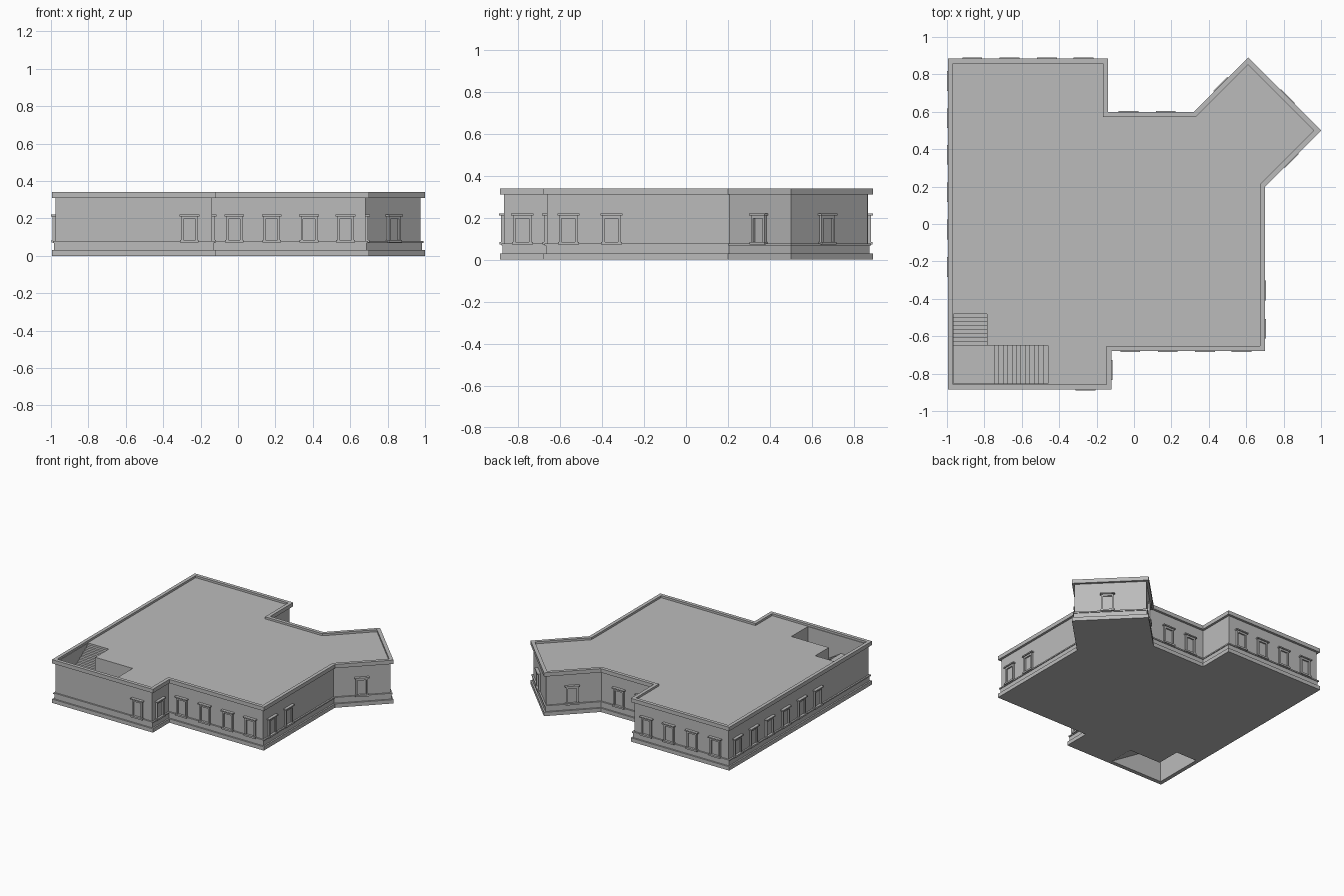
import bpy, bmesh, math
from mathutils import Vector, Matrix

if "Cube" in bpy.data.objects:
    bpy.data.objects.remove(bpy.data.objects["Cube"])

mat = bpy.data.materials.new("stone grey")
mat.diffuse_color = (0.5, 0.5, 0.5, 1)
mat.use_nodes = True
mat.node_tree.nodes["Principled BSDF"].inputs["Base Color"].default_value = mat.diffuse_color


def finish(bm, name):
    bmesh.ops.recalc_face_normals(bm, faces=bm.faces)
    me = bpy.data.meshes.new(name)
    bm.to_mesh(me)
    bm.free()
    me.materials.append(mat)
    ob = bpy.data.objects.new(name, me)
    bpy.context.collection.objects.link(ob)
    return ob


def inset(pts, d):
    """Mitred inward offset of a counter-clockwise outline."""
    out = []
    for i, p in enumerate(pts):
        p, a, b = Vector(p), Vector(pts[i - 1]), Vector(pts[(i + 1) % len(pts)])
        e, f = (p - a).normalized(), (b - p).normalized()
        n, m = Vector((-e.y, e.x)), Vector((-f.y, f.x))
        out.append(p + (n + m) * d / (1 + n.dot(m)))
    return out


def loft(name, loops):
    """Closed solid through a list of 3D loops."""
    bm = bmesh.new()
    rings = [[bm.verts.new(v) for v in lp] for lp in loops]
    n = len(rings[0])
    for r, s in zip(rings, rings[1:]):
        for i in range(n):
            j = (i + 1) % n
            bm.faces.new((r[i], r[j], s[j], s[i]))
    bm.faces.new(rings[0][::-1])
    bm.faces.new(rings[-1])
    return finish(bm, name)


def box(bm, lo, hi, mtx=Matrix()):
    lo, hi = Vector(lo), Vector(hi)
    c = Matrix.Translation((lo + hi) / 2) @ Matrix.Diagonal((*(hi - lo), 1))
    bmesh.ops.create_cube(bm, size=1, matrix=mtx @ c)


# Building body: plinth, dado, rail, wall, cornice, parapet and sunken roof
plan = [(-.995, -.885), (-.12, -.885), (-.12, -.68), (.70, -.68), (.70, .20),
        (1, .50), (.61, .89), (.32, .60), (-.14, .60), (-.14, .885), (-.995, .885)]
section = [(0, 0), (.03, 0), (.03, .012), (.068, .012), (.068, .006), (.078, .006),
           (.078, .018), (.31, .018), (.31, 0), (.34, 0), (.34, .027), (.324, .027)]
body = loft("building_body", [[(p.x, p.y, z) for p in inset(plan, d)] for z, d in section])

# Stairwell cut through the body
X0, X1, X2 = -.964, -.785, -.46
Y0, Y1, Y2 = -.853, -.65, -.46
well = [(X0, Y0), (X2, Y0), (X2, Y1), (X1, Y1), (X1, Y2), (X0, Y2)]
cutter = loft("stairwell_cutter", [[(x, y, z) for x, y in well] for z in (-.1, .5)])
cutter.hide_render = True
cutter.hide_viewport = True
mod = body.modifiers.new("stairwell", 'BOOLEAN')
mod.operation = 'DIFFERENCE'
mod.solver = 'EXACT'
mod.object = cutter


# Stairs: lower flight, landing, upper flight
def flight(name, n, run, z0, z1, place, width):
    t, r, th = run / n, (z1 - z0) / n, .03
    prof = [(0, z0)]
    for i in range(n):
        prof += [(i * t, z0 + (i + 1) * r), ((i + 1) * t, z0 + (i + 1) * r)]
    prof += [(run, z1 - th), (th * run / (z1 - z0), z0)]
    loft(name, [[place(u, w, z) for u, z in prof] for w in width])


ZL = .19
flight("lower_flight", 13, X2 + .77, 0, ZL, lambda u, w, z: (X2 - u, w, z), (Y0, Y1))
flight("upper_flight", 9, Y2 - Y1, ZL, .324, lambda u, w, z: (w, Y1 + u, z), (X0, X1))
bm = bmesh.new()
box(bm, (X0, Y0, ZL - .02), (-.77, Y1, ZL))
finish(bm, "stair_landing")

# Windows: (x, y, direction the wall faces in degrees)
windows = [(-.26, -.885, -90), (-.12, -.78, 0), (.70, -.56, 0), (.70, -.355, 0),
           (.84, .34, -45), (.82, .68, 45), (.465, .745, 135)]
windows += [(x, -.68, -90) for x in (-.02, .18, .38, .575)]
windows += [(x, .60, 90) for x in (-.03, .17)]
windows += [(x, .885, 90) for x in (-.865, -.665, -.465, -.27)]
windows += [(-.995, y, 180) for y in (.765, .565, .37, .17, -.03, -.23)]
frames, panes = bmesh.new(), bmesh.new()
for x, y, deg in windows:
    m = Matrix.Translation((x, y, 0)) @ Matrix.Rotation(math.radians(deg - 90), 4, 'Z')
    for s in (-1, 1):                                    # jambs
        a, b = sorted((s * .032, s * .044))
        box(frames, (a, -.02, .085), (b, -.004, .21), m)
    box(frames, (-.044, -.02, .197), (.044, -.004, .211), m)   # head
    box(frames, (-.053, -.02, .211), (.053, .005, .22), m)     # lintel
    box(frames, (-.050, -.02, .072), (.050, .003, .085), m)    # sill
    box(panes, (-.033, -.02, .084), (.033, -.015, .198), m)
finish(frames, "window_frames")
finish(panes, "window_panes")
